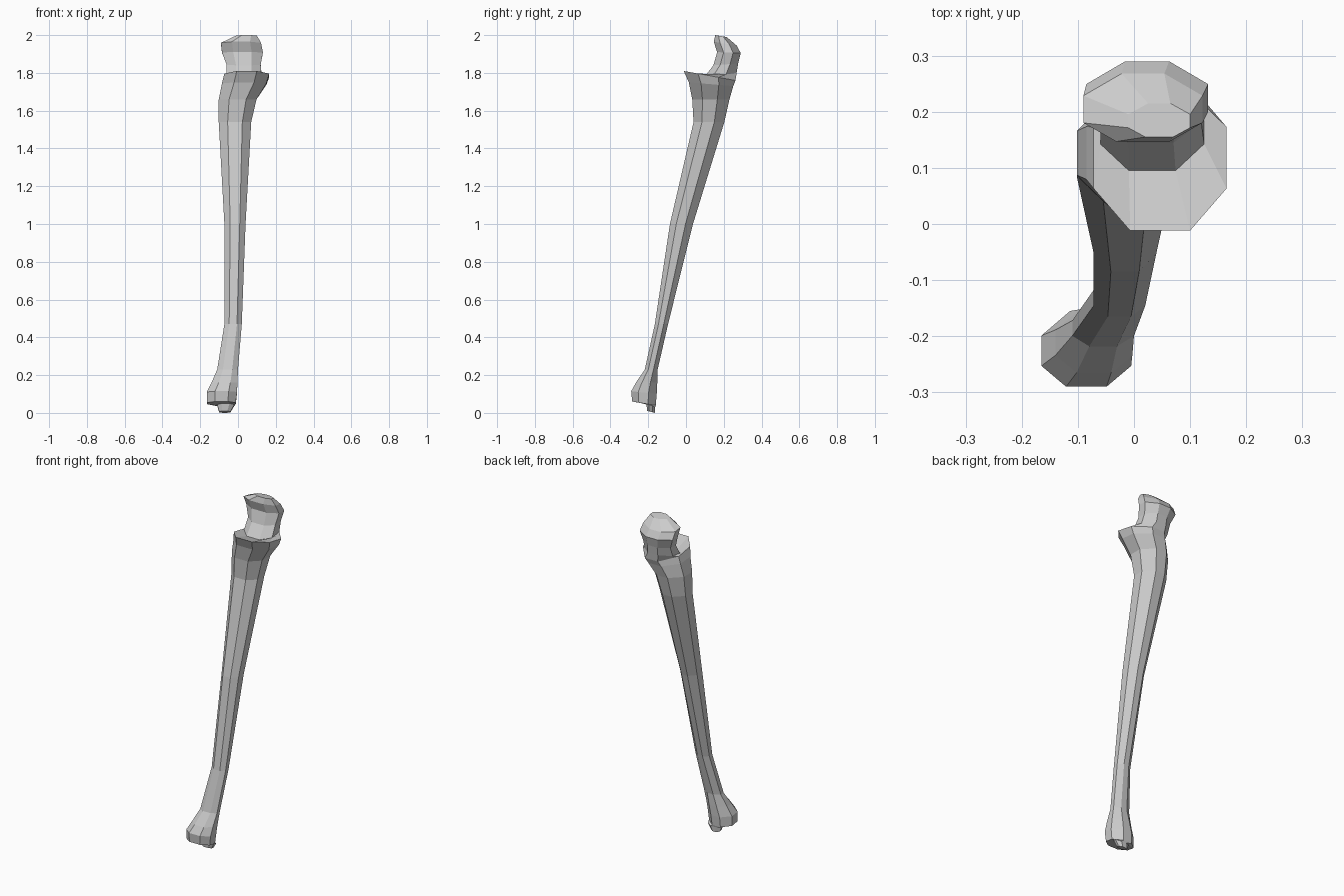
import bpy
import bmesh

# Eight-sided cross-section, as fractions of half width and half depth (-y is the front)
SECTION = [(-0.45, -1), (0.45, -1), (1, -0.45), (1, 0.35),
           (0.36, 1), (-0.36, 1), (-1, 0.35), (-1, -0.45)]

# Each ring: x left, x right, y front, y back, z at front, z at back
DISTAL_END = [
    (-0.10, -0.04, -0.205, -0.165, 0.01, 0.00),    # styloid tip
    (-0.11, -0.02, -0.210, -0.163, 0.05, 0.03),
    (-0.165, -0.012, -0.285, -0.160, 0.06, 0.04),  # head underside
    (-0.165, -0.005, -0.290, -0.155, 0.115, 0.10),
    (-0.140, -0.003, -0.265, -0.152, 0.16, 0.16),
    (-0.110, 0.00, -0.218, -0.150, 0.23, 0.23),
]
SHAFT = [
    (-0.072, 0.02, -0.165, -0.095, 0.47, 0.47),
    (-0.072, 0.04, -0.085, 0.037, 1.00, 1.00),
    (-0.102, 0.07, 0.040, 0.203, 1.54, 1.54),
    (-0.102, 0.098, 0.033, 0.230, 1.66, 1.66),
]
PROXIMAL_END = [
    (-0.085, 0.150, 0.015, 0.250, 1.75, 1.73),
    (-0.072, 0.165, -0.012, 0.262, 1.81, 1.76),    # coronoid lip
    (-0.060, 0.125, 0.095, 0.268, 1.775, 1.80),    # notch floor
    (-0.060, 0.120, 0.145, 0.276, 1.84, 1.85),
    (-0.085, 0.132, 0.165, 0.290, 1.91, 1.905),    # elbow knob
    (-0.090, 0.122, 0.147, 0.268, 1.965, 1.945),
    (-0.010, 0.100, 0.155, 0.215, 2.00, 1.99),     # crown
]


def ring_points(x0, x1, y0, y1, z0, z1):
    for u, v in SECTION:
        t = (v + 1) / 2
        yield (x0 + (x1 - x0) * (u + 1) / 2, y0 + (y1 - y0) * t, z0 + (z1 - z0) * t)


def loft(name, rings):
    bm = bmesh.new()
    loops = [[bm.verts.new(p) for p in ring_points(*r)] for r in rings]
    n = len(SECTION)
    for low, high in zip(loops, loops[1:]):
        for i in range(n):
            j = (i + 1) % n
            bm.faces.new((low[i], low[j], high[j], high[i]))
    bm.faces.new(loops[0][::-1])
    bm.faces.new(loops[-1])
    bmesh.ops.recalc_face_normals(bm, faces=bm.faces[:])
    mesh = bpy.data.meshes.new(name)
    bm.to_mesh(mesh)
    bm.free()
    obj = bpy.data.objects.new(name, mesh)
    bpy.context.collection.objects.link(obj)
    return obj


# Forearm bone: one continuous faceted surface
loft("forearm_bone", DISTAL_END + SHAFT + PROXIMAL_END)
